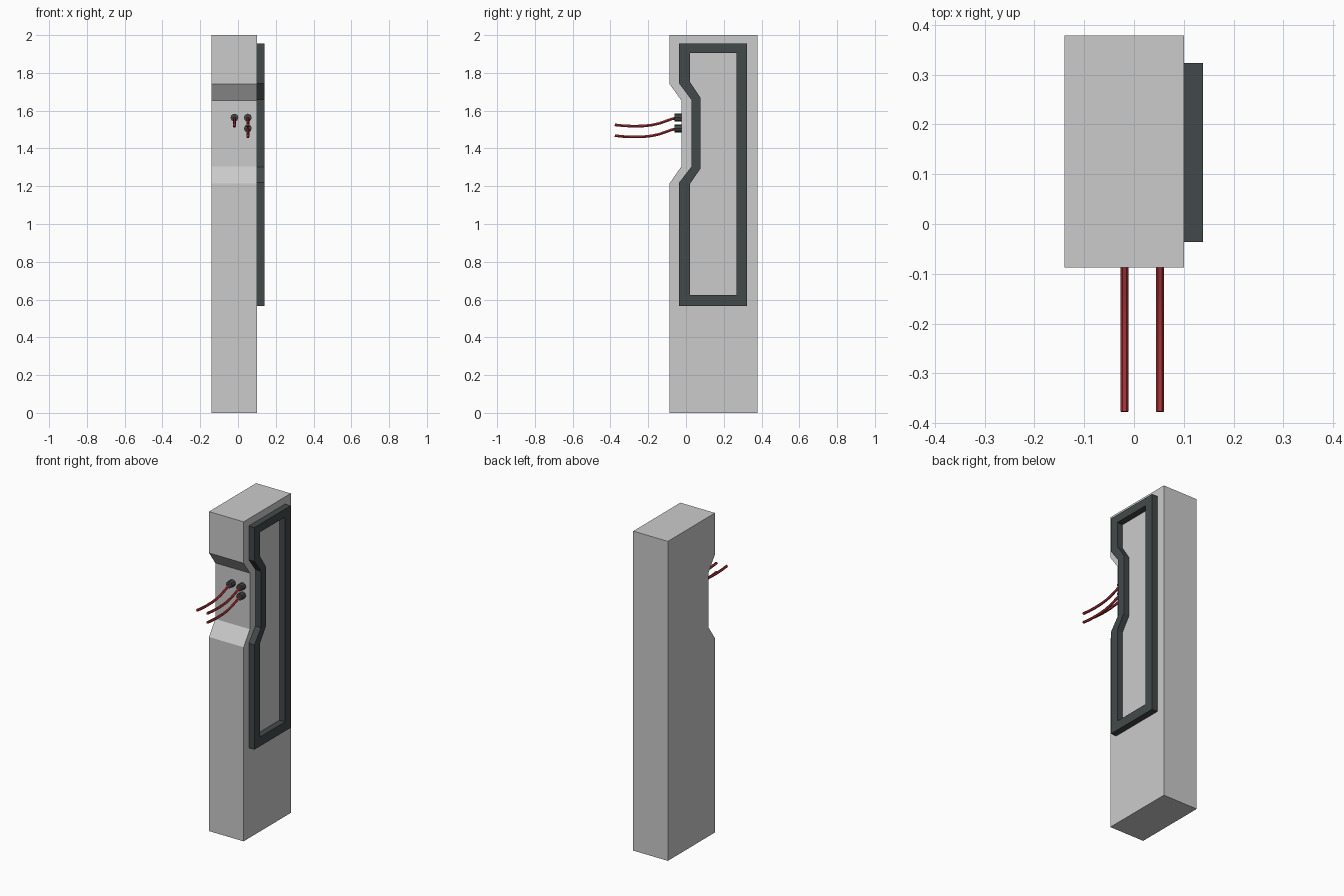
import bpy
import bmesh
from mathutils import Vector

if "Cube" in bpy.data.objects:
    bpy.data.objects.remove(bpy.data.objects["Cube"])


def material(name, rgb):
    m = bpy.data.materials.new(name)
    m.use_nodes = True
    m.diffuse_color = (*rgb, 1)
    m.node_tree.nodes["Principled BSDF"].inputs["Base Color"].default_value = (*rgb, 1)
    return m


GREY = material("light grey", (0.60, 0.60, 0.60))
DARK = material("dark slate", (0.055, 0.066, 0.066))
RED = material("cable red", (0.40, 0.035, 0.042))


def make_object(name, bm, mat):
    bmesh.ops.recalc_face_normals(bm, faces=bm.faces)
    me = bpy.data.meshes.new(name)
    bm.to_mesh(me)
    bm.free()
    me.materials.append(mat)
    ob = bpy.data.objects.new(name, me)
    bpy.context.collection.objects.link(ob)
    return ob


def notched(left, right, bottom, top, dent, zs):
    """Side profile (y, z) of a tall box with a notch in its front edge."""
    a, b, c, d = zs
    return [(left, bottom), (right, bottom), (right, top), (left, top),
            (left, d), (dent, c), (dent, b), (left, a)]


# Post: notched profile extruded across its width
bm = bmesh.new()
profile = notched(-0.087, 0.379, 0, 2, -0.025, (1.215, 1.304, 1.655, 1.741))
face = bm.faces.new([bm.verts.new((-0.14, y, z)) for y, z in profile])
ext = bmesh.ops.extrude_face_region(bm, geom=[face])["geom"]
bmesh.ops.translate(bm, vec=(0.24, 0, 0),
                    verts=[v for v in ext if isinstance(v, bmesh.types.BMVert)])
make_object("post", bm, GREY)

# Side frame: ring between two notched profiles, extruded outwards
bm = bmesh.new()
outer = notched(-0.036, 0.323, 0.565, 1.955, 0.028, (1.22, 1.303, 1.658, 1.743))
inner = notched(0.02, 0.267, 0.623, 1.905, 0.077, (1.211, 1.294, 1.668, 1.753))
loops = [[bm.verts.new((0.099, y, z)) for y, z in loop] for loop in (outer, inner)]
ring = []
for i in range(len(outer)):
    j = (i + 1) % len(outer)
    ring.append(bm.faces.new((loops[0][i], loops[0][j], loops[1][j], loops[1][i])))
ext = bmesh.ops.extrude_face_region(bm, geom=ring)["geom"]
bmesh.ops.translate(bm, vec=(0.04, 0, 0),
                    verts=[v for v in ext if isinstance(v, bmesh.types.BMVert)])
make_object("side_frame", bm, DARK)


def tube(name, path, radius, mat, resolution):
    """Capped round tube along a path, converted to a mesh."""
    cu = bpy.data.curves.new(name, "CURVE")
    cu.dimensions = "3D"
    cu.bevel_depth = radius
    cu.bevel_resolution = resolution
    cu.use_fill_caps = True
    sp = cu.splines.new("POLY")
    sp.points.add(len(path) - 1)
    for p, co in zip(sp.points, path):
        p.co = (*co, 1)
    cu.materials.append(mat)
    ob = bpy.data.objects.new(name, cu)
    bpy.context.collection.objects.link(ob)
    bpy.ops.object.select_all(action="DESELECT")
    ob.select_set(True)
    bpy.context.view_layer.objects.active = ob
    bpy.ops.object.convert(target="MESH")
    bpy.ops.object.shade_smooth_by_angle()


# Three sockets in the notch, each with a sagging cable
sag = [(-0.045, 0), (-0.075, -0.007), (-0.14, -0.03), (-0.18, -0.039),
       (-0.225, -0.044), (-0.28, -0.045), (-0.33, -0.043), (-0.377, -0.038)]
sockets = {"right": (-0.019, 1.563), "left_upper": (0.052, 1.563), "left_lower": (0.052, 1.506)}
for side, (x, z) in sockets.items():
    tube(f"{side}_socket", [Vector((x, -0.02, z)), Vector((x, -0.062, z))], 0.021, DARK, 2)
    tube(f"{side}_cable", [(x, y, z + dz) for y, dz in sag], 0.008, RED, 1)
